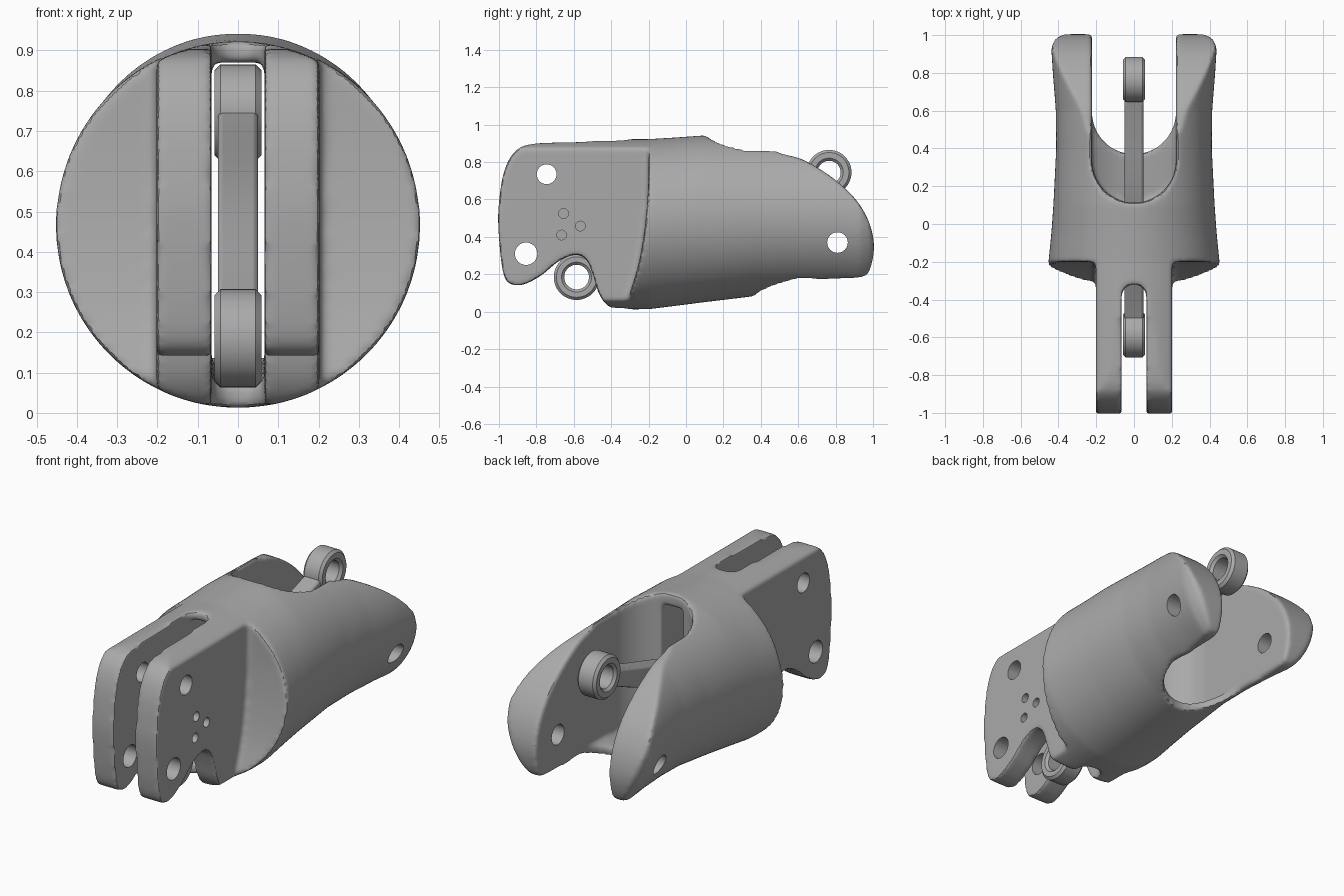
import bpy, bmesh, math
from mathutils import Vector

old = bpy.data.objects.get("Cube")
if old:
    bpy.data.objects.remove(old, do_unlink=True)

grey = bpy.data.materials.new("plain grey")
grey.use_nodes = True
grey.diffuse_color = (0.4, 0.4, 0.4, 1)
grey.node_tree.nodes["Principled BSDF"].inputs["Base Color"].default_value = (0.4, 0.4, 0.4, 1)


def finish(name, bm):
    bmesh.ops.recalc_face_normals(bm, faces=bm.faces)
    mesh = bpy.data.meshes.new(name)
    bm.to_mesh(mesh)
    bm.free()
    mesh.materials.append(grey)
    obj = bpy.data.objects.new(name, mesh)
    bpy.context.collection.objects.link(obj)
    return obj


def smooth_loop(pts, steps=6):
    """Closed rounded curve through a few points."""
    out, n = [], len(pts)
    for i in range(n):
        a, b, c, d = (Vector(pts[(i + k) % n]) for k in (-1, 0, 1, 2))
        for s in range(steps):
            t = s / steps
            out.append(0.5 * (2 * b + (c - a) * t + (2 * a - 5 * b + 4 * c - d) * t * t
                              + (3 * b - a - 3 * c + d) * t ** 3))
    return out


def prism(name, pts, lo, hi, axis="x"):
    """Extrude a (y, z) outline along x, or an (x, y) outline along z."""
    bm = bmesh.new()
    place = (lambda p, h: (h, p[0], p[1])) if axis == "x" else (lambda p, h: (p[0], p[1], h))
    rings = [[bm.verts.new(place(p, h)) for p in pts] for h in (lo, hi)]
    for ring in rings:
        bm.faces.new(ring)
    for i in range(len(pts)):
        j = (i + 1) % len(pts)
        bm.faces.new((rings[0][i], rings[0][j], rings[1][j], rings[1][i]))
    return finish(name, bm)


def circle(y, z, r, n=32):
    return [(y + r * math.cos(i * math.tau / n), z + r * math.sin(i * math.tau / n)) for i in range(n)]


def u_slot(half, end, far):
    """Slot outline in plan with a round end at y = end, open towards y = far."""
    side = 1 if far > end else -1
    arc = [(half * math.cos(a), end + side * half * (1 - math.sin(a)))
           for a in (math.pi * i / 24 for i in range(25))]
    return [(half, far)] + arc + [(-half, far)]


def tube(name, lift=0.0, n=96):
    sections = [(-1.1, .465, .455, .455), (-.2, .468, .453, .455), (-.05, .482, .438, .45),
                (.1, .497, .427, .446), (.4, .512, .412, .425), (.6, .512, .414, .42),
                (.8, .51, .43, .42), (.93, .5, .438, .42), (.98, .5, .42, .41), (1.05, .5, .36, .38)]
    bm = bmesh.new()
    rings = []
    for y, cz, rx, rz in sections:
        rings.append([bm.verts.new((rx * math.cos(a), y, cz + lift + rz * math.sin(a)))
                      for a in (i * math.tau / n for i in range(n))])
    for a, b in zip(rings, rings[1:]):
        for i in range(n):
            bm.faces.new((a[i], a[(i + 1) % n], b[(i + 1) % n], b[i]))
    bm.faces.new(rings[0])
    bm.faces.new(rings[-1])
    return finish(name, bm)


def apply_all(obj):
    mesh = bpy.data.meshes.new_from_object(obj.evaluated_get(bpy.context.evaluated_depsgraph_get()))
    obj.modifiers.clear()
    obj.data = mesh


def combine(obj, tool, operation):
    mod = obj.modifiers.new("combine", "BOOLEAN")
    mod.operation, mod.object, mod.solver = operation, tool, "EXACT"
    apply_all(obj)
    bpy.data.objects.remove(tool, do_unlink=True)


# Side outlines: shell with rounded nose, and the front tongue
shell = smooth_loop([(-.2, 1.05), (-.2, .85), (-.203, .65), (-.22, .45), (-.255, .25), (-.31, .07),
                     (-.34, -.05), (.1, -.1), (.44, -.02), (.54, .16), (.75, .175), (.93, .185),
                     (.98, .22), (1.005, .34), (.985, .46), (.93, .57), (.85, .66), (.75, .74),
                     (.62, .815), (.46, .875), (.36, 1.05), (.1, 1.1)])
tongue = smooth_loop([(-1.003, .45), (-1, .58), (-.975, .74), (-.92, .85), (-.82, .897), (-.55, .908),
                      (-.3, .93), (0, .9), (.05, .5), (0, .12), (-.15, .03), (-.3, 0), (-.4, .02),
                      (-.46, .085), (-.495, .19), (-.53, .275), (-.59, .305), (-.68, .27),
                      (-.78, .19), (-.88, .143), (-.955, .16), (-.985, .25)])

body = prism("knuckle_body", shell, -.6, .6)
combine(body, prism("tongue", tongue, -.202, .202), "UNION")
combine(body, tube("outer_tube"), "INTERSECT")

# Rear cavity with a curved floor, open bottom, front slot and inner channel
cavity = prism("cavity", u_slot(.222, .112, 1.3), -.2, 1.3, "z")
combine(cavity, tube("floor_tube", .05), "INTERSECT")
combine(body, cavity, "DIFFERENCE")
combine(body, prism("bottom_opening", u_slot(.222, .37, 1.3), -.2, 1.3, "z"), "DIFFERENCE")
combine(body, prism("front_slot", u_slot(.066, -.32, -1.3), -.2, 1.3, "z"), "DIFFERENCE")
combine(body, prism("channel", [(-.45, .06), (.2, .125), (.2, .87), (-.45, .87)], -.066, .066), "DIFFERENCE")

# Soften every edge
remesh = body.modifiers.new("remesh", "REMESH")
remesh.mode, remesh.voxel_size = "VOXEL", .011
soften = body.modifiers.new("soften", "SMOOTH")
soften.factor, soften.iterations = .5, 10
apply_all(body)

# Pin holes, and three small holes in one prong only
for y, z, r, lo in [(-.745, .735, .053, -.6), (-.855, .31, .06, -.6), (.81, .37, .055, -.6),
                    (-.655, .525, .026, 0), (-.565, .458, .026, 0), (-.665, .41, .026, 0)]:
    combine(body, prism("pin_hole", circle(y, z, r), lo, .6), "DIFFERENCE")


# Connecting link: two chamfered eyes and a bowed bar
def eye(name, y, z, outer, inner, half=.058, c=.014, n=48):
    section = [(inner, c - half), (inner + c, -half), (outer - c, -half), (outer, c - half),
               (outer, half - c), (outer - c, half), (inner + c, half), (inner, half - c)]
    bm = bmesh.new()
    rings = [[bm.verts.new((x, y + r * math.cos(a), z + r * math.sin(a))) for r, x in section]
             for a in (i * math.tau / n for i in range(n))]
    for i in range(n):
        a, b = rings[i], rings[(i + 1) % n]
        for j in range(len(section)):
            k = (j + 1) % len(section)
            bm.faces.new((a[j], a[k], b[k], b[j]))
    return finish(name, bm)


ends = Vector((-.585, .185)), Vector((.765, .745))
eyes = [eye("link_front_eye", *ends[0], .122, .066), eye("link_rear_eye", *ends[1], .12, .062)]
along = (ends[1] - ends[0]).normalized()
up = Vector((-along.y, along.x))
upper, lower = [], []
for i in range(33):
    t = i / 32
    mid = ends[0].lerp(ends[1], .065 + .87 * t) + up * .03 * math.sin(math.pi * t) ** 2
    half = .045 + .02 * math.sin(math.pi * t)
    upper.append(mid + up * half)
    lower.append(mid - up * half)
bar = prism("link_bar", upper + lower[::-1], -.05, .05)
bevel = bar.modifiers.new("bevel", "BEVEL")
bevel.width, bevel.segments = .012, 2
bevel.limit_method, bevel.angle_limit = "ANGLE", math.radians(40)

bpy.context.view_layer.update()
for obj in [body, bar] + eyes:
    obj.select_set(True)
bpy.context.view_layer.objects.active = body
bpy.ops.object.shade_smooth_by_angle(angle=math.radians(32))
